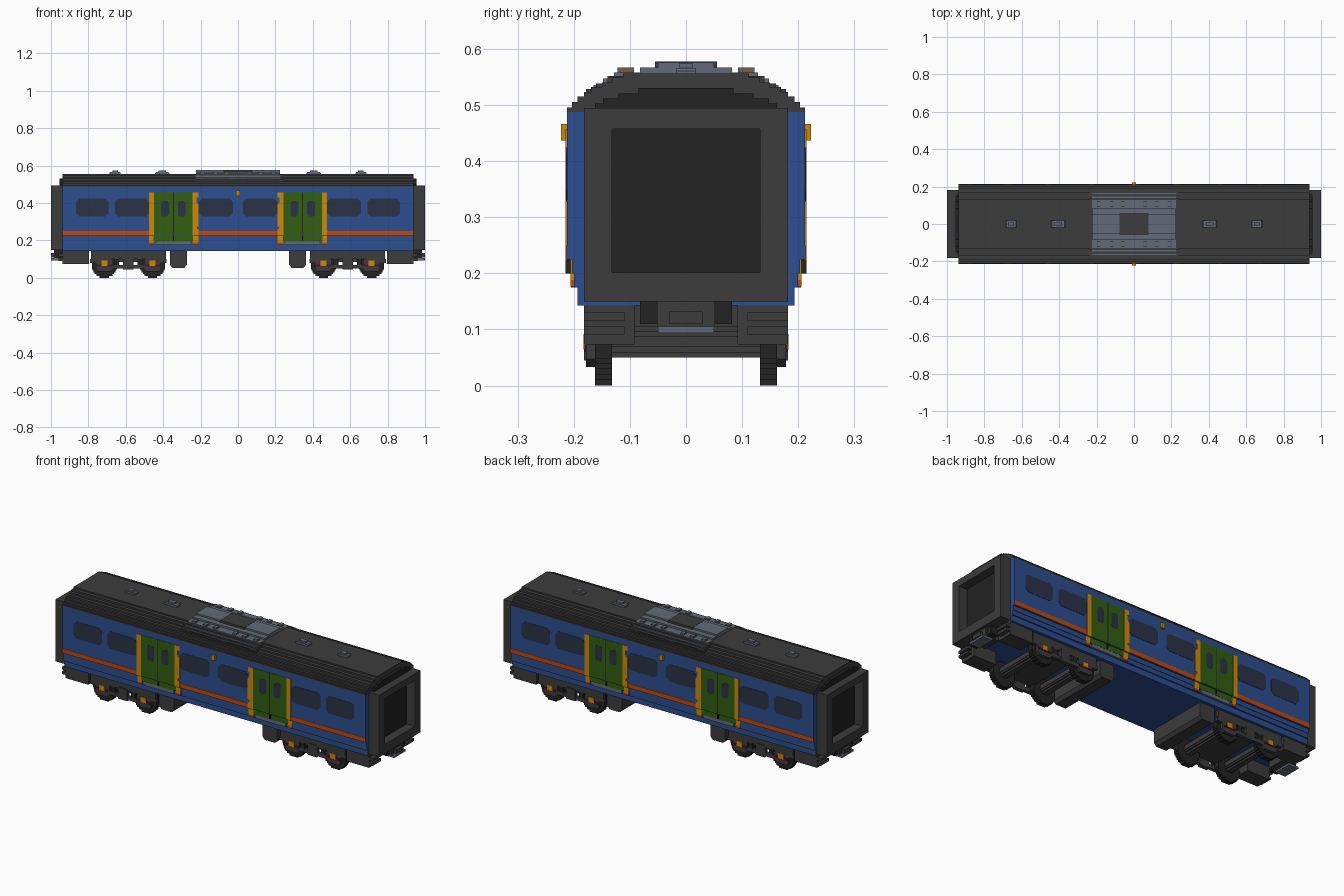
import bpy, bmesh, math

cube = bpy.data.objects.get("Cube")
if cube:
    bpy.data.objects.remove(cube)

def material(name, rgb):
    m = bpy.data.materials.new(name)
    lin = [((c / 255 + 0.055) / 1.055) ** 2.4 if c > 10 else c / 255 / 12.92 for c in rgb]
    m.diffuse_color = (*lin, 1)
    m.use_nodes = True
    bsdf = m.node_tree.nodes["Principled BSDF"]
    bsdf.inputs["Base Color"].default_value = (*lin, 1)
    bsdf.inputs["Roughness"].default_value = 0.8
    return m

DARK = material("dark grey", (60, 60, 60))
BLACK = material("near black", (35, 35, 35))
BLUE = material("blue", (44, 78, 143))
GREEN = material("green", (50, 94, 16))
YELLOW = material("yellow", (204, 138, 10))
ORANGE = material("orange", (196, 72, 12))
GREY = material("light blue grey", (98, 106, 120))
GLASS = material("window glass", (42, 50, 70))
RED = material("dark red", (92, 12, 34))
TAN = material("tan", (112, 94, 70))

def prism(name, pts, axis, a, b, mat):
    """Extrude an outline from a to b: (y, z) along x, or (x, z) along y."""
    bm = bmesh.new()
    def place(p, t):
        return (t, p[0], p[1]) if axis == 'x' else (p[0], t, p[1])
    lo = [bm.verts.new(place(p, a)) for p in pts]
    hi = [bm.verts.new(place(p, b)) for p in pts]
    bm.faces.new(lo)
    bm.faces.new(hi[::-1])
    for i in range(len(pts)):
        j = (i + 1) % len(pts)
        bm.faces.new((lo[i], hi[i], hi[j], lo[j]))
    bmesh.ops.recalc_face_normals(bm, faces=bm.faces)
    me = bpy.data.meshes.new(name)
    bm.to_mesh(me)
    bm.free()
    me.materials.append(mat)
    ob = bpy.data.objects.new(name, me)
    bpy.context.collection.objects.link(ob)
    return ob

def box(name, x0, x1, y0, y1, z0, z1, mat):
    x0, x1 = sorted((x0, x1))
    return prism(name, [(x0, z0), (x1, z0), (x1, z1), (x0, z1)], 'y', y0, y1, mat)

def mirror_outline(half):
    return half + [(-p[0], p[1]) for p in reversed(half)]

def stepped(levels):
    """Symmetric staircase outline from (half width, bottom, top) rows."""
    half = []
    for w, z0, z1 in levels:
        half += [(w, z0), (w, z1)]
    return mirror_outline(half)

def stepped_disc(cx, cz, r, rows):
    h = 2 * r / rows
    levels = []
    for i in range(rows):
        zm = -r + (i + 0.5) * h
        levels.append((math.sqrt(r * r - zm * zm), cz - r + i * h, cz - r + (i + 1) * h))
    return [(cx + p[0], p[1]) for p in stepped(levels)]

def chamfered(x0, x1, z0, z1, c):
    x0, x1 = sorted((x0, x1))
    return [(x0 + c, z0), (x1 - c, z0), (x1, z0 + c), (x1, z1 - c),
            (x1 - c, z1), (x0 + c, z1), (x0, z1 - c), (x0, z0 + c)]

# Body shell and stepped roof
END = 0.937
prism("body", stepped([(0.193, 0.143, 0.175), (0.2, 0.175, 0.2), (0.203, 0.2, 0.225),
                       (0.212, 0.225, 0.488)]), 'x', -END, END, BLUE)
prism("roof", stepped([(0.212, 0.488, 0.496), (0.203, 0.496, 0.505), (0.193, 0.505, 0.515),
                       (0.182, 0.515, 0.523), (0.168, 0.523, 0.532), (0.15, 0.532, 0.54),
                       (0.132, 0.54, 0.549), (0.112, 0.549, 0.556)]), 'x', -END, END, DARK)

# Gangways, roof end ledges, couplers and end equipment
for sx in (-1, 1):
    prism("roof_end_ledge", stepped([(0.162, 0.494, 0.503), (0.148, 0.503, 0.512),
                                     (0.12, 0.512, 0.521), (0.085, 0.521, 0.53)]),
          'x', sx * 0.93, sx * 0.955, BLACK)
    x0, x1 = sx * 0.93, sx
    box("gangway_top", x0, x1, -0.182, 0.182, 0.457, 0.495, DARK)
    box("gangway_bottom", x0, x1, -0.182, 0.182, 0.15, 0.202, DARK)
    box("gangway_door", x0, sx * 0.95, -0.132, 0.132, 0.202, 0.457, BLACK)
    box("coupler_block", sx * 0.9, sx * 0.985, -0.052, 0.052, 0.105, 0.15, DARK)
    box("coupler_head", sx * 0.95, sx, -0.03, 0.03, 0.11, 0.132, DARK)
    box("coupler_plate", sx * 0.94, sx, -0.05, 0.05, 0.094, 0.105, GREY)
    for sy in (-1, 1):
        box("gangway_side", x0, x1, sy * 0.132, sy * 0.182, 0.202, 0.457, DARK)
        box("coupler_buffer", sx * 0.93, sx * 0.975, sy * 0.052, sy * 0.082, 0.11, 0.15, BLACK)
        box("end_equipment_box", sx * 0.797, sx * END, sy * 0.092, sy * 0.182, 0.073, 0.145, DARK)
        for z in (0.09, 0.115):
            box("end_step", sx * END, sx * 0.96, sy * 0.11, sy * 0.182, z, z + 0.015, DARK)

# Side details on both flanks
for sy in (-1, 1):
    face, thin = sy * 0.205, sy * 0.2135
    box("centre_stripe", -0.21, 0.21, face, thin, 0.226, 0.25, ORANGE)
    box("side_lamp", -0.011, 0.011, sy * 0.21, sy * 0.223, 0.437, 0.466, YELLOW)
    for sx in (-1, 1):
        box("outer_stripe", sx * 0.476, sx * END, face, thin, 0.226, 0.25, ORANGE)
        for a, b in ((0.027, 0.21), (0.476, 0.658), (0.692, 0.866)):
            prism("window", chamfered(sx * a, sx * b, 0.328, 0.424, 0.018), 'y',
                  face, thin, GLASS)
        # Double door with its surround
        box("door", sx * 0.24, sx * 0.452, face, sy * 0.2138, 0.226, 0.457, GREEN)
        box("door_foot", sx * 0.24, sx * 0.452, sy * 0.19, sy * 0.206, 0.195, 0.226, GREEN)
        box("door_seam", sx * 0.343, sx * 0.347, face, sy * 0.2145, 0.2, 0.457, BLACK)
        for a, b in ((0.28, 0.322), (0.37, 0.412)):
            prism("door_window", chamfered(sx * a, sx * b, 0.328, 0.412, 0.01), 'y',
                  face, sy * 0.2146, GLASS)
        box("door_step", sx * 0.255, sx * 0.437, sy * 0.19, sy * 0.205, 0.175, 0.195, GREY)
        box("outer_post", sx * 0.45, sx * 0.476, face, sy * 0.2148, 0.224, 0.457, YELLOW)
        inner = [(0.242, 0.224), (0.21, 0.224), (0.21, 0.262), (0.22, 0.262), (0.22, 0.275),
                 (0.21, 0.275), (0.21, 0.39), (0.222, 0.405), (0.222, 0.43), (0.212, 0.43),
                 (0.212, 0.457), (0.242, 0.457)]
        prism("inner_post", [(sx * x, z) for x, z in inner], 'y', face, sy * 0.2148, YELLOW)
        for a, b in ((0.21, 0.242), (0.45, 0.476)):
            box("post_lower", sx * a, sx * b, sy * 0.19, sy * 0.2055, 0.188, 0.226, YELLOW)
            box("post_foot", sx * a, sx * b, sy * 0.19, sy * 0.2055, 0.177, 0.188, ORANGE)

# Roof unit with vents, hinges and centre hatch
prism("roof_unit_base", stepped([(0.178, 0.515, 0.529), (0.16, 0.529, 0.538),
                                 (0.14, 0.538, 0.552)]), 'x', -0.238, 0.238, DARK)
prism("roof_unit", stepped([(0.165, 0.518, 0.536), (0.148, 0.536, 0.547), (0.128, 0.547, 0.558),
                            (0.082, 0.558, 0.567), (0.05, 0.567, 0.576)]),
      'x', -0.225, 0.225, GREY)
box("roof_unit_hatch", -0.077, 0.077, -0.055, 0.055, 0.56, 0.5775, DARK)
for sy in (-1, 1):
    for sx in (-1, 1):
        box("roof_unit_vent", sx * 0.045, sx * 0.185, sy * 0.15, sy * 0.169, 0.519, 0.532, BLACK)
        for x in (0.06, 0.12, 0.19):
            box("hinge", sx * x - 0.009, sx * x + 0.009, sy * 0.093, sy * 0.122, 0.545, 0.567, GREY)
            box("hinge_pin", sx * x - 0.011, sx * x + 0.011, sy * 0.095, sy * 0.12,
                0.545, 0.566, TAN)

# Small roof ventilators
for sx in (-1, 1):
    for x, w in ((0.405, 0.038), (0.657, 0.03)):
        prism("ventilator_base", chamfered(sx * x - w, sx * x + w, 0.55, 0.566, 0.005),
              'y', -0.018, 0.018, GREY)
        box("ventilator_cap", sx * x - w * 0.5, sx * x + w * 0.5, -0.012, 0.012,
            0.566, 0.575, GREY)

# Underframe boxes and bogies
for sx in (-1, 1):
    box_outline = [(0.273, 0.15), (0.273, 0.07), (0.288, 0.053), (0.35, 0.053),
                   (0.364, 0.07), (0.364, 0.15)]
    prism("underfloor_box", [(sx * x, z) for x, z in box_outline], 'y', -0.175, 0.175, DARK)
    mid = sx * 0.586
    box("bogie_bolster", mid - 0.07, mid + 0.07, -0.165, 0.165, 0.085, 0.145, DARK)
    for wx in (sx * 0.457, sx * 0.714):
        prism("axle", stepped_disc(wx, 0.078, 0.028, 6), 'y', -0.16, 0.16, DARK)
        for sy in (-1, 1):
            prism("wheel", stepped_disc(wx, 0.068, 0.068, 14), 'y', sy * 0.132, sy * 0.162, BLACK)
            prism("axlebox", chamfered(wx - 0.045, wx + 0.045, 0.033, 0.11, 0.014),
                  'y', sy * 0.16, sy * 0.178, DARK)
            box("axlebox_band", wx - 0.04, wx + 0.04, sy * 0.17, sy * 0.181, 0.061, 0.072, RED)
            box("axle_cap", wx - 0.016, wx + 0.016, sy * 0.17, sy * 0.183, 0.064, 0.092, YELLOW)
    for sy in (-1, 1):
        y0, y1 = sy * 0.16, sy * 0.178
        box("bogie_top_rail", mid - 0.2, mid + 0.2, y0, y1, 0.1, 0.143, DARK)
        box("bogie_lower_rail", mid - 0.1, mid + 0.1, y0, y1, 0.05, 0.07, DARK)
        box("bogie_spring", mid - 0.028, mid + 0.028, y0, sy * 0.182, 0.045, 0.11, DARK)
        for s in (-1, 1):
            box("bogie_frame_end", mid + s * 0.17, mid + s * 0.205, y0, y1, 0.08, 0.1, DARK)
            box("bogie_link", mid + s * 0.05, mid + s * 0.075, y0, y1, 0.07, 0.1, BLACK)
